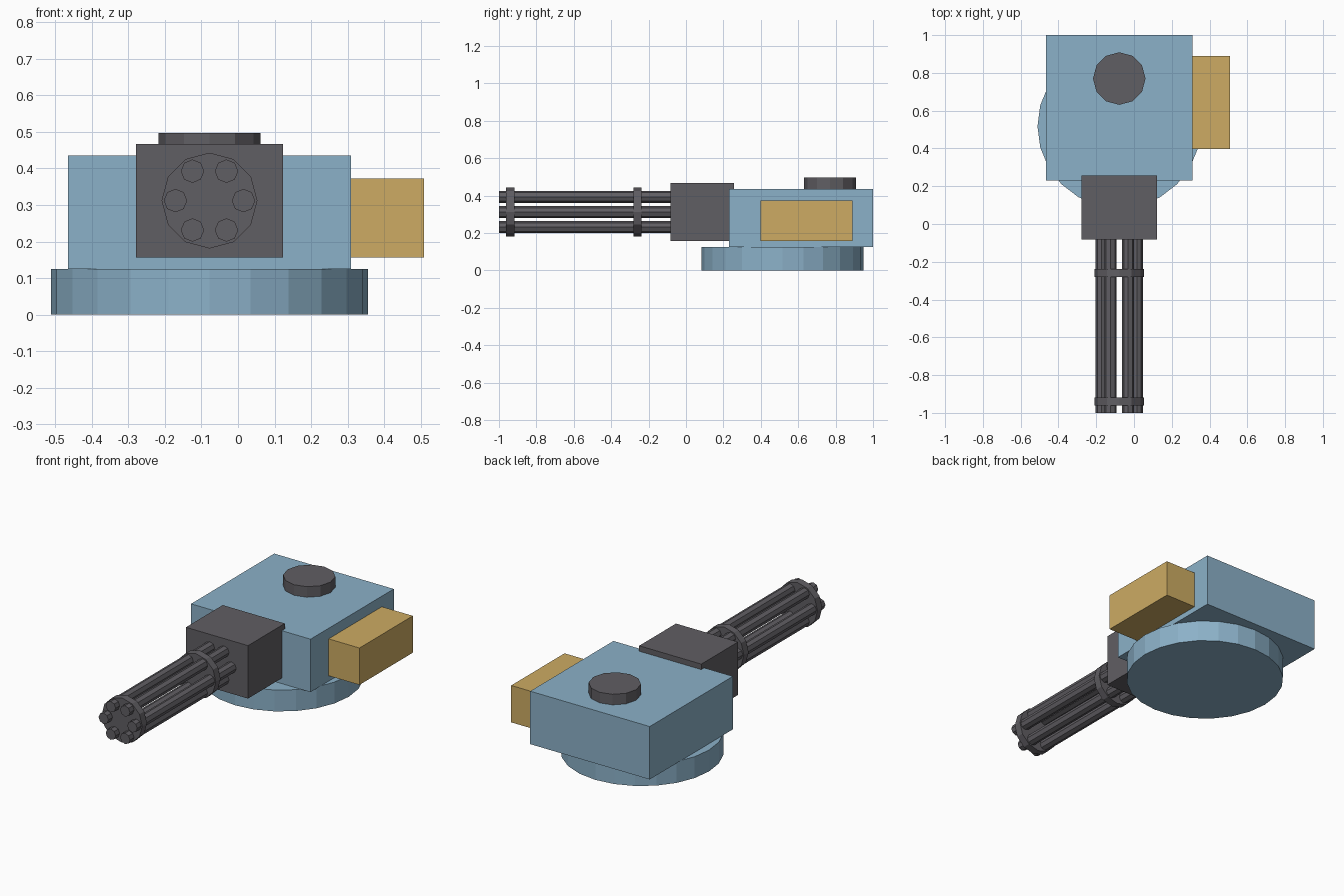
import bpy
import math
from mathutils import Vector

cube = bpy.data.objects.get("Cube")
if cube:
    bpy.data.objects.remove(cube, do_unlink=True)


def make_material(name, rgb):
    mat = bpy.data.materials.new(name)
    mat.use_nodes = True
    mat.diffuse_color = (*rgb, 1)
    mat.node_tree.nodes["Principled BSDF"].inputs["Base Color"].default_value = (*rgb, 1)
    return mat


blue = make_material("steel blue", (0.26, 0.44, 0.58))
gold = make_material("ochre", (0.61, 0.41, 0.125))
dark = make_material("gunmetal", (0.118, 0.112, 0.125))


def finish(name, mat):
    obj = bpy.context.object
    obj.name = name
    obj.data.materials.append(mat)
    return obj


def box(name, low, high, mat):
    low, high = Vector(low), Vector(high)
    bpy.ops.mesh.primitive_cube_add(size=1, location=(low + high) / 2)
    obj = finish(name, mat)
    obj.scale = high - low
    return obj


def cylinder(name, start, end, radius, sides, mat):
    """Flat-shaded prism between two points, with corners on its cross axes."""
    start, end = Vector(start), Vector(end)
    axis = end - start
    tilt = (math.pi / 2, 0, 0) if abs(axis.y) > abs(axis.z) else (0, 0, 0)
    bpy.ops.mesh.primitive_cylinder_add(vertices=sides, radius=radius, depth=axis.length,
                                        location=(start + end) / 2, rotation=tilt)
    return finish(name, mat)


CX = -0.078      # centre line of turret and gun
GUN_Z = 0.312    # height of the gun axis

# Turret body
cylinder("turntable_base", (CX, 0.517, 0), (CX, 0.517, 0.125), 0.433, 24, blue)
box("turret_body", (-0.465, 0.23, 0.125), (0.309, 1.0, 0.435), blue)
box("ammo_box", (0.309, 0.397, 0.157), (0.509, 0.89, 0.373), gold)
cylinder("roof_hatch", (CX, 0.77, 0.42), (CX, 0.77, 0.497), 0.139, 12, dark)

# Gun mount and rotary barrels
box("gun_mount", (-0.279, -0.083, 0.157), (0.123, 0.257, 0.467), dark)
for i in range(6):
    a = i * math.pi / 3
    x, z = CX + 0.093 * math.cos(a), GUN_Z + 0.093 * math.sin(a)
    cylinder(f"barrel_{i + 1}", (x, -1.0, z), (x, -0.07, z), 0.032, 8, dark)

# Discs clamping the barrels together
for name, y in (("front_clamp", -0.962), ("rear_clamp", -0.281)):
    cylinder(name, (CX, y, GUN_Z), (CX, y + 0.044, GUN_Z), 0.131, 12, dark)
